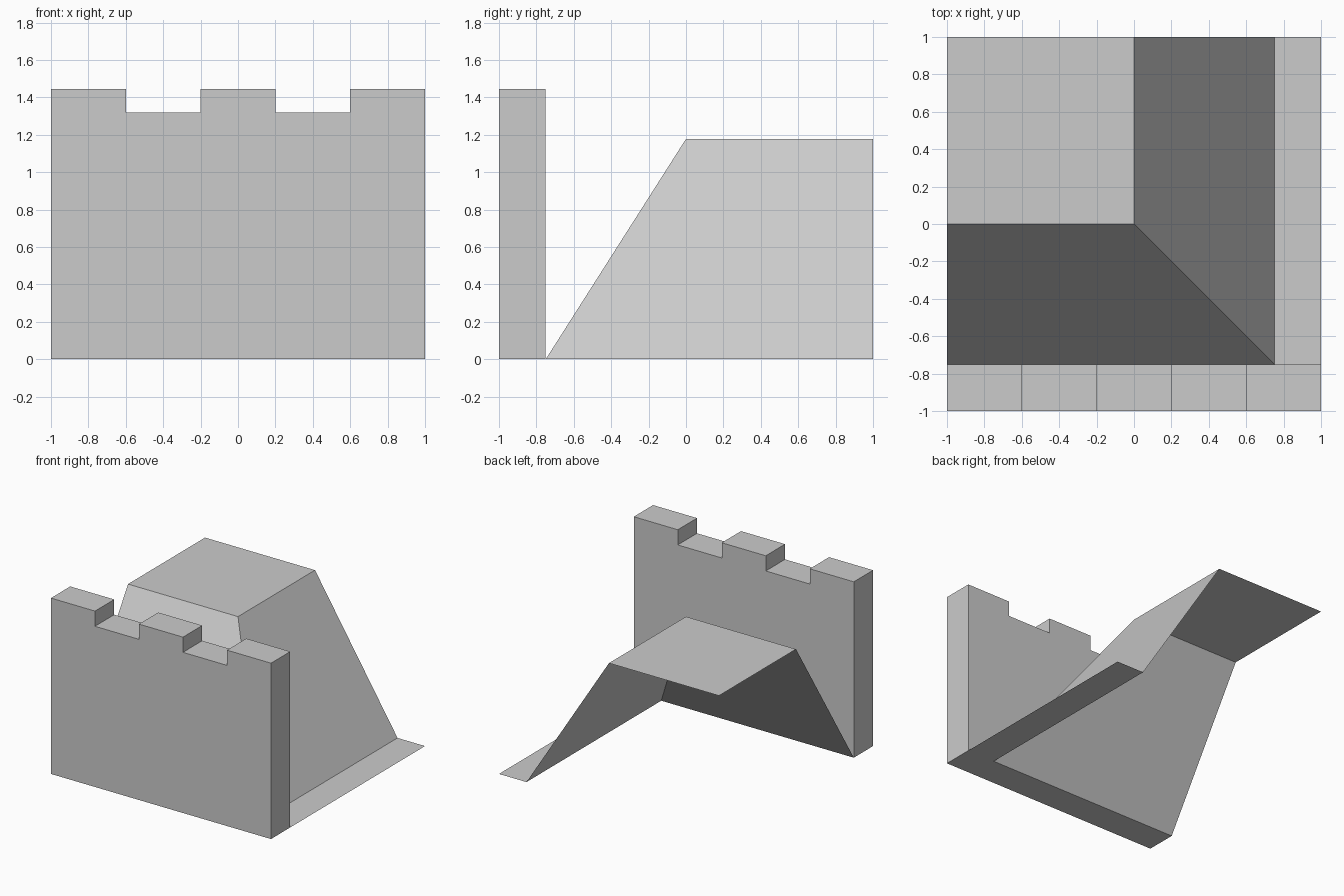
import bpy
import bmesh

cube = bpy.data.objects.get("Cube")
if cube:
    bpy.data.objects.remove(cube, do_unlink=True)

# One flat stone colour
stone = bpy.data.materials.new("stone_grey")
stone.use_nodes = True
colour = (0.6, 0.6, 0.6, 1)
stone.diffuse_color = colour
stone.node_tree.nodes["Principled BSDF"].inputs["Base Color"].default_value = colour


def finish(name, bm):
    mesh = bpy.data.meshes.new(name)
    bm.to_mesh(mesh)
    bm.free()
    mesh.materials.append(stone)
    obj = bpy.data.objects.new(name, mesh)
    bpy.context.collection.objects.link(obj)
    return obj


# Battlement wall: crenellated outline extruded through its thickness
FRONT, BACK = -1.0, -0.75
LOW, HIGH = 1.32, 1.445
outline = [(-1, 0)]
for i in range(5):
    top = LOW if i % 2 else HIGH
    left = -1 + 0.4 * i
    outline += [(left, top), (left + 0.4, top)]
outline.append((1, 0))

bm = bmesh.new()
face = bm.faces.new([bm.verts.new((x, FRONT, z)) for x, z in outline])
extruded = bmesh.ops.extrude_face_region(bm, geom=[face])["geom"]
moved = [v for v in extruded if isinstance(v, bmesh.types.BMVert)]
bmesh.ops.translate(bm, verts=moved, vec=(0, BACK - FRONT, 0))
bmesh.ops.recalc_face_normals(bm, faces=bm.faces)
finish("battlement_wall", bm)

# Hill corner: open shell with a plateau, two slopes meeting at a hip,
# and a flat strip of ground beside the foot
PLATEAU, FOOT = 1.178, 0.75
bm = bmesh.new()


def contour(offset, z):
    points = [(-1, -offset), (offset, -offset), (offset, 1)]
    return [bm.verts.new((x, y, z)) for x, y in points]


crest = contour(0, PLATEAU)
foot = contour(FOOT, 0)
bm.faces.new(crest + [bm.verts.new((-1, 1, PLATEAU))])
for i in range(2):
    bm.faces.new((foot[i], foot[i + 1], crest[i + 1], crest[i]))
edge = [bm.verts.new((1, y, 0)) for y in (-FOOT, 1)]
bm.faces.new((foot[1], edge[0], edge[1], foot[2]))
finish("hill_corner", bm)
